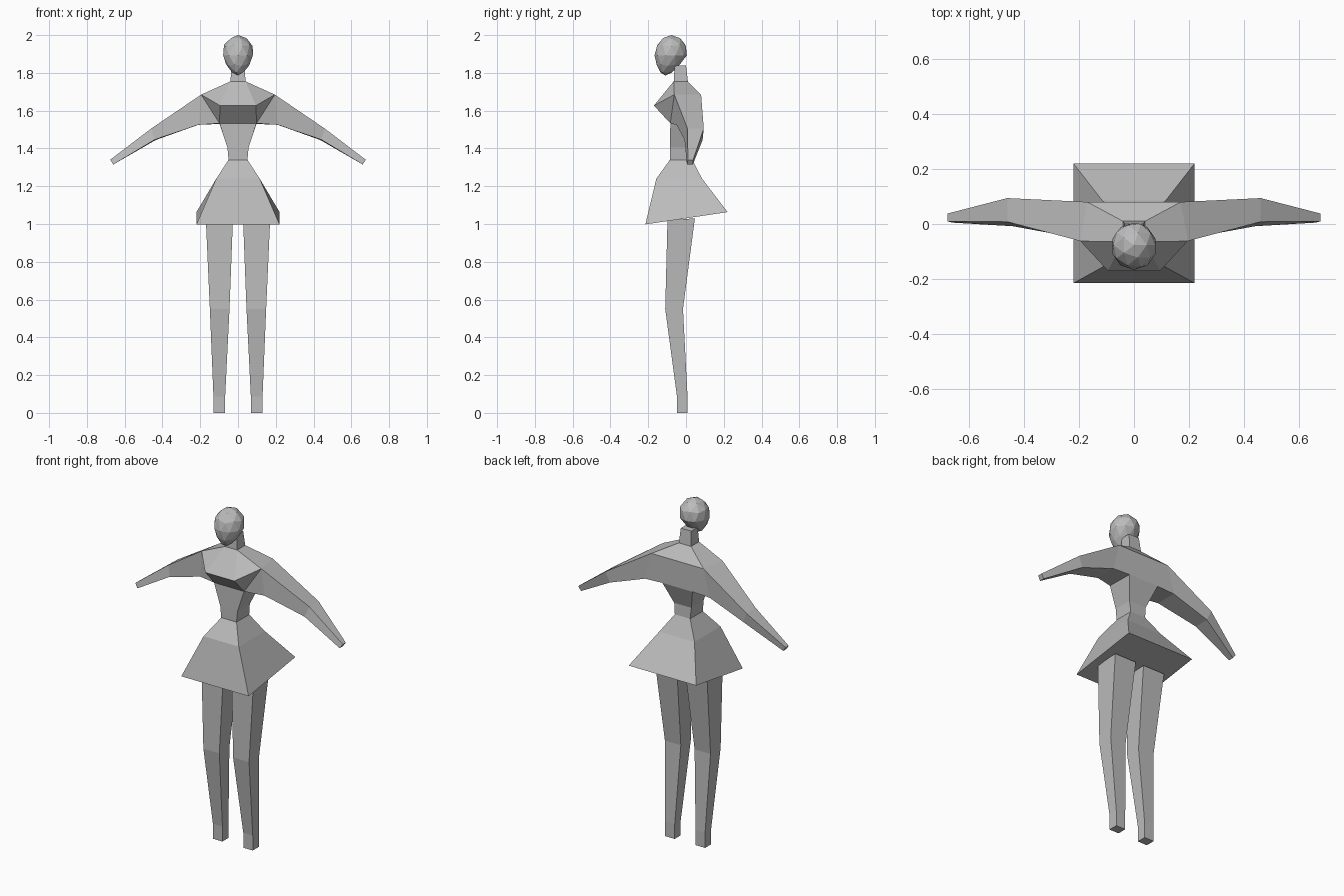
import bpy, bmesh
from mathutils import Vector

if "Cube" in bpy.data.objects:
    bpy.data.objects.remove(bpy.data.objects["Cube"])

grey = bpy.data.materials.new("plain_grey")
grey.diffuse_color = (0.5, 0.5, 0.5, 1)
grey.use_nodes = True
grey.node_tree.nodes["Principled BSDF"].inputs["Base Color"].default_value = grey.diffuse_color


def finish(name, bm):
    """Turn a bmesh into a flat-shaded object."""
    bmesh.ops.remove_doubles(bm, verts=bm.verts, dist=0.0005)
    bmesh.ops.recalc_face_normals(bm, faces=bm.faces)
    me = bpy.data.meshes.new(name)
    bm.to_mesh(me)
    bm.free()
    me.materials.append(grey)
    ob = bpy.data.objects.new(name, me)
    bpy.context.collection.objects.link(ob)
    return ob


def loft(bm, rings, cap_start=True, cap_end=True):
    """Skin a list of equally sized point rings."""
    vr = [[bm.verts.new(p) for p in r] for r in rings]
    n = len(vr[0])
    for a, b in zip(vr, vr[1:]):
        for i in range(n):
            j = (i + 1) % n
            bm.faces.new((a[i], a[j], b[j], b[i]))
    if cap_start:
        bm.faces.new(vr[0])
    if cap_end:
        bm.faces.new(vr[-1])


def ring(x0, x1, y0, y1, z0, z1=None):
    """Four corners: front edge at height z0, back edge at height z1."""
    z1 = z0 if z1 is None else z1
    return [(x0, y0, z0), (x1, y0, z0), (x1, y1, z1), (x0, y1, z1)]


# chest, shoulders and underarms from half-body landmarks
P = dict(
    neck_f=(0.04, -0.065, 1.755), neck_b=(0.04, 0.01, 1.755),
    sho_f=(0.195, -0.062, 1.685), sho_b=(0.17, 0.08, 1.685),
    bust=(0.095, -0.17, 1.627),
    rib_f=(0.098, -0.083, 1.533), rib_b=(0.098, 0.08, 1.53),
    pit_f=(0.21, -0.05, 1.525), pit_b=(0.21, 0.08, 1.525))
side_faces = ["neck_f bust sho_f", "neck_f sho_f sho_b neck_b", "bust rib_f sho_f",
              "sho_f rib_f pit_f", "rib_f rib_b pit_b pit_f", "sho_b rib_b pit_b"]
centre_strips = ["neck_f bust", "bust rib_f", "neck_b sho_b", "sho_b rib_b"]

bm = bmesh.new()
for s in (1, -1):
    for f in side_faces:
        bm.faces.new([bm.verts.new((s * P[k][0], P[k][1], P[k][2])) for k in f.split()])
for strip in centre_strips:
    a, b = (Vector(P[k]) for k in strip.split())
    flip = Vector((-1, 1, 1))
    bm.faces.new([bm.verts.new(p) for p in (a, b, b * flip, a * flip)])

# waist below the ribs, neck above the collar
loft(bm, [ring(-0.098, 0.098, -0.083, 0.08, 1.533, 1.53),
          ring(-0.056, 0.056, -0.085, 0.03, 1.405),
          ring(-0.05, 0.05, -0.085, 0.033, 1.34)], False, False)
loft(bm, [ring(-0.04, 0.04, -0.065, 0.01, 1.755),
          ring(-0.034, 0.034, -0.06, 0.0, 1.84)], False, True)

# arms continue from the shoulder openings
arm = [[P[k] for k in ("sho_f", "sho_b", "pit_b", "pit_f")],
       [(0.46, 0.008, 1.505), (0.46, 0.094, 1.505), (0.435, 0.088, 1.445), (0.44, -0.008, 1.447)],
       [(0.677, 0.01, 1.34), (0.677, 0.038, 1.34), (0.66, 0.036, 1.315), (0.66, 0.005, 1.315)]]
for s in (1, -1):
    loft(bm, [[(s * x, y, z) for x, y, z in r] for r in arm], False, True)
finish("torso_and_arms", bm)

# flared skirt with a tilted, closed hem
bm = bmesh.new()
loft(bm, [ring(-0.05, 0.05, -0.085, 0.033, 1.34),
          ring(-0.115, 0.115, -0.157, 0.085, 1.24),
          ring(-0.22, 0.22, -0.215, 0.22, 0.998, 1.063)], False, True)
finish("skirt", bm)

# legs: hip, knee, ankle, sole
for s, name in ((1, "left_leg"), (-1, "right_leg")):
    bm = bmesh.new()
    rings = [ring(0.027, 0.17, -0.098, 0.047, 1.02, 1.03),
             ring(0.045, 0.149, -0.11, -0.016, 0.55),
             ring(0.068, 0.13, -0.048, 0.008, 0.088),
             ring(0.068, 0.13, -0.048, 0.008, 0.0)]
    loft(bm, [[(s * x, y, z) for x, y, z in r] for r in rings])
    finish(name, bm)

# faceted egg-shaped head, tapering forward to the chin
bm = bmesh.new()
bmesh.ops.create_icosphere(bm, subdivisions=2, radius=1)
for v in bm.verts:
    x, y, z = v.co
    t = max(0.0, 0.15 - z)
    taper = 1 - 0.32 * t
    v.co = (0.087 * x * taper, -0.077 + 0.09 * y * taper - 0.028 * t, 1.893 + 0.107 * z)
finish("head", bm)
